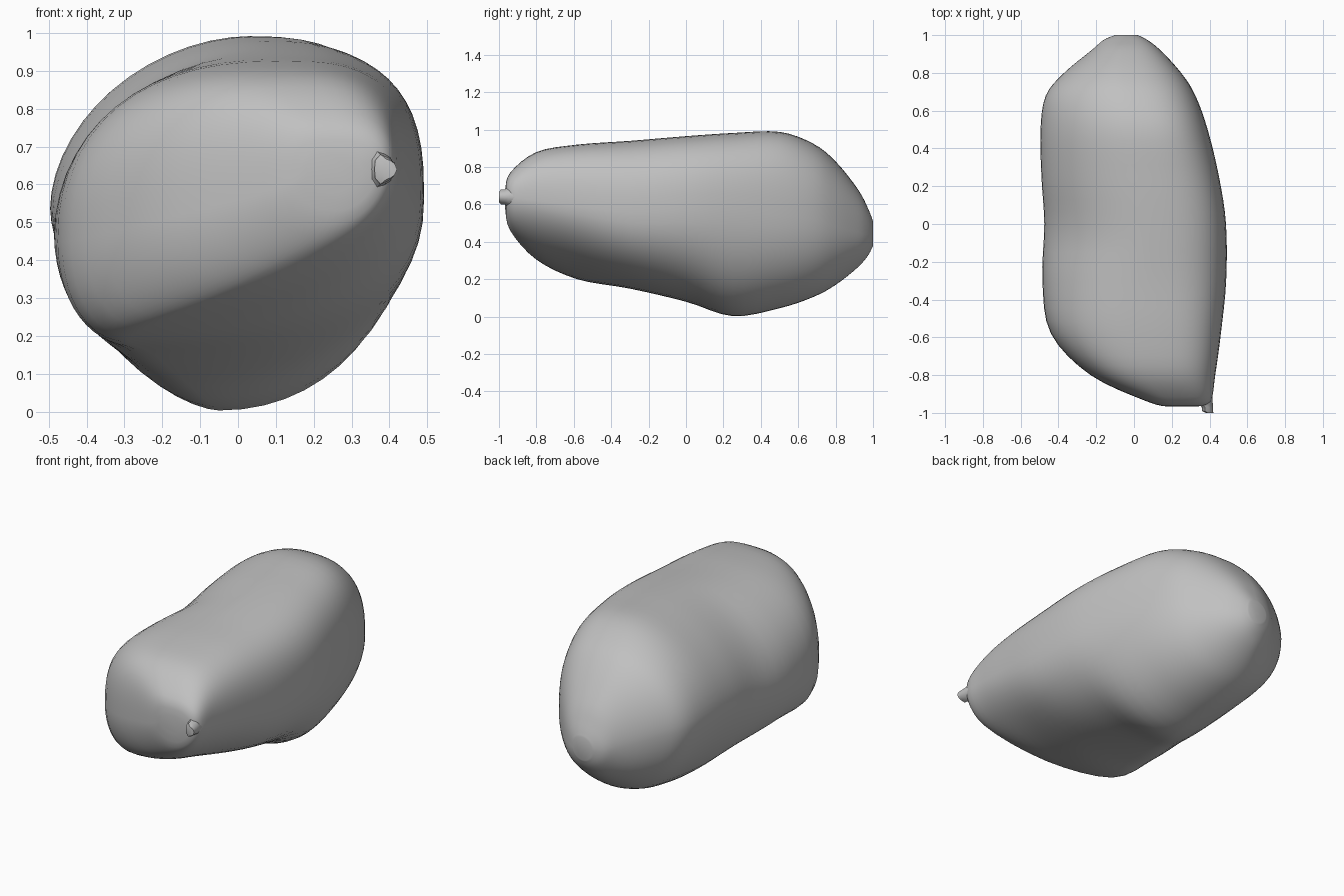
import bpy
import bmesh
import math

default_cube = bpy.data.objects.get("Cube")
if default_cube:
    bpy.data.objects.remove(default_cube, do_unlink=True)


def make_material(name, colour):
    material = bpy.data.materials.new(name)
    material.use_nodes = True
    material.diffuse_color = colour
    material.node_tree.nodes["Principled BSDF"].inputs["Base Color"].default_value = colour
    return material


grey = make_material("plain grey", (0.53, 0.53, 0.53, 1))


def spline(a, b, c, d, t):
    """Catmull-Rom value between b and c."""
    return 0.5 * (2 * b + (c - a) * t + (2 * a - 5 * b + 4 * c - d) * t ** 2
                  + (3 * b - a - 3 * c + d) * t ** 3)


def refine(stations, steps):
    """Insert smoothly interpolated stations between the given ones."""
    padded = [stations[0]] + stations + [stations[-1]]
    result = []
    for before, start, end, after in zip(padded, padded[1:], padded[2:], padded[3:]):
        for step in range(steps):
            result.append([spline(*values, step / steps)
                           for values in zip(before, start, end, after)])
    return result + [list(stations[-1])]


def section(station, quarter):
    """Closed outline of four superellipse quarters through the extreme points."""
    (y, left, left_z, right, right_z, bottom_x, bottom, top_x, top,
     right_under, left_under) = station
    # The upper left shoulder is squarer towards the front
    left_shoulder = 1.85 + 1.3 * max(0, -y - .1)
    quarters = [(right, right_z, top_x, top, 2.8),
                (left, left_z, top_x, top, left_shoulder),
                (left, left_z, bottom_x, bottom, left_under),
                (right, right_z, bottom_x, bottom, right_under)]
    outline = []
    for index, (side, side_z, pole_x, pole, power) in enumerate(quarters):
        for step in range(quarter):
            part = step / quarter
            if index % 2:
                part = 1 - part
            angle = math.pi / 2 * part
            across = max(math.cos(angle), 0) ** (2 / power) if part < 1 else 0
            along = math.sin(angle) ** (2 / power)
            outline.append((pole_x + (side - pole_x) * across, y,
                            side_z + (pole - side_z) * along))
    return outline


def loft(name, outlines):
    """Skin a row of closed outlines and close both ends."""
    mesh = bpy.data.meshes.new(name)
    bm = bmesh.new()
    rings = [[bm.verts.new(point) for point in outline] for outline in outlines]
    for ring, following in zip(rings, rings[1:]):
        for i in range(len(ring)):
            j = (i + 1) % len(ring)
            bm.faces.new((ring[i], ring[j], following[j], following[i]))
    bm.faces.new(rings[0])
    bm.faces.new(rings[-1])
    bmesh.ops.recalc_face_normals(bm, faces=bm.faces)
    bm.to_mesh(mesh)
    bm.free()
    mesh.materials.append(grey)
    obj = bpy.data.objects.new(name, mesh)
    bpy.context.collection.objects.link(obj)
    bpy.ops.object.select_all(action="DESELECT")
    obj.select_set(True)
    bpy.context.view_layer.objects.active = obj
    bpy.ops.object.shade_smooth_by_angle(angle=math.radians(50))


# Body: y, left x and z, right x and z, bottom x and z, top x and z,
# then the roundness of the underside on the right and on the left
body_stations = [
    (-.967, .18, .63, .33, .64, .26, .58, .26, .68, 2, 2),
    (-.94, .07, .58, .405, .64, .22, .46, .22, .77, 1.9, 2),
    (-.8, -.23, .5, .43, .62, -.05, .305, .15, .88, 1.85, 2),
    (-.58, -.44, .45, .46, .59, -.28, .2, .13, .92, 2, 2.2),
    (-.3, -.485, .46, .488, .56, -.22, .15, .1, .94, 2.25, 2),
    (0, -.475, .48, .487, .57, -.14, .08, .08, .965, 2.2, 1.75),
    (.25, -.49, .52, .45, .57, -.05, .003, .05, .982, 2.1, 1.6),
    (.5, -.495, .54, .39, .54, -.05, .045, .02, .988, 2.1, 1.7),
    (.68, -.467, .54, .325, .52, -.05, .105, -.03, .925, 2.1, 1.9),
    (.8, -.37, .52, .25, .48, -.06, .17, -.06, .83, 2, 2),
    (.92, -.225, .47, .14, .45, -.06, .265, -.06, .68, 2, 2),
    (.975, -.16, .45, .07, .44, -.04, .33, -.04, .575, 2, 2),
    (1, -.1, .45, .02, .44, -.04, .38, -.04, .51, 2, 2),
]
loft("body", [section(s, 14) for s in refine(body_stations, 4)])

# Stem: short flared stub at the front corner, as y and radius
stem_profile = [(-1, .02), (-.99, .029), (-.97, .03), (-.95, .038), (-.91, .055), (-.86, .07)]
stem_sides = 10
stem_outlines = []
for y, radius in stem_profile:
    ring = []
    for i in range(stem_sides):
        angle = math.tau * i / stem_sides
        bump = radius * (1 + .12 * math.cos(3 * angle))
        ring.append((.385 - (radius - .03) * 1.3 + bump * math.cos(angle), y,
                     .64 + 1.3 * bump * math.sin(angle)))
    stem_outlines.append(ring)
loft("stem", stem_outlines)
